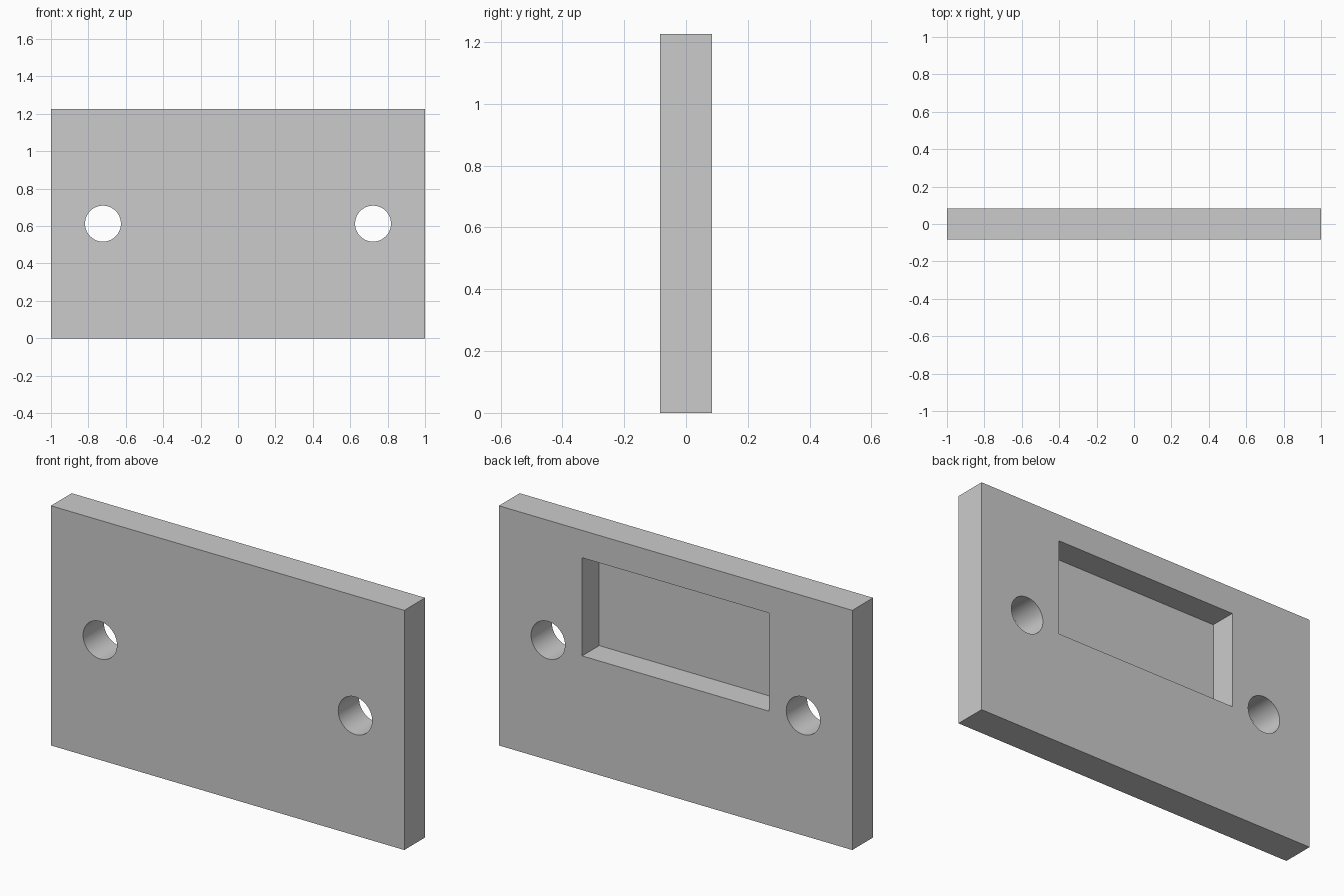
import bpy
from math import pi

if "Cube" in bpy.data.objects:
    bpy.data.objects.remove(bpy.data.objects["Cube"])

WIDTH, THICK, HEIGHT = 2.0, 0.168, 1.226


def box(name, size, centre):
    bpy.ops.mesh.primitive_cube_add(size=1, location=centre)
    obj = bpy.context.object
    obj.name = name
    obj.scale = size
    bpy.ops.object.transform_apply(location=False, rotation=False, scale=True)
    return obj


def cut(target, cutter):
    mod = target.modifiers.new("cut", 'BOOLEAN')
    mod.operation = 'DIFFERENCE'
    mod.solver = 'EXACT'
    mod.object = cutter
    bpy.context.view_layer.objects.active = target
    bpy.ops.object.modifier_apply(modifier=mod.name)
    bpy.data.objects.remove(cutter, do_unlink=True)


# Flat mounting plate
plate = box("mounting_plate", (WIDTH, THICK, HEIGHT), (0, 0, HEIGHT / 2))

# Blind rectangular pocket in the back face, leaving a thin front web
floor_y, open_y = THICK / 2 - 0.138, THICK / 2 + 0.1
cut(plate, box("pocket_cutter", (1.058, open_y - floor_y, 0.502),
               (0, (floor_y + open_y) / 2, 0.835)))

# Two through holes at mid height
for side in (-1, 1):
    bpy.ops.mesh.primitive_cylinder_add(
        vertices=64, radius=0.096, depth=THICK * 3,
        location=(side * 0.722, 0, HEIGHT / 2), rotation=(pi / 2, 0, 0))
    cut(plate, bpy.context.object)

# Smooth hole walls, crisp plate edges
bpy.ops.object.select_all(action='DESELECT')
plate.select_set(True)
bpy.context.view_layer.objects.active = plate
bpy.ops.object.shade_smooth_by_angle(angle=pi / 6)
